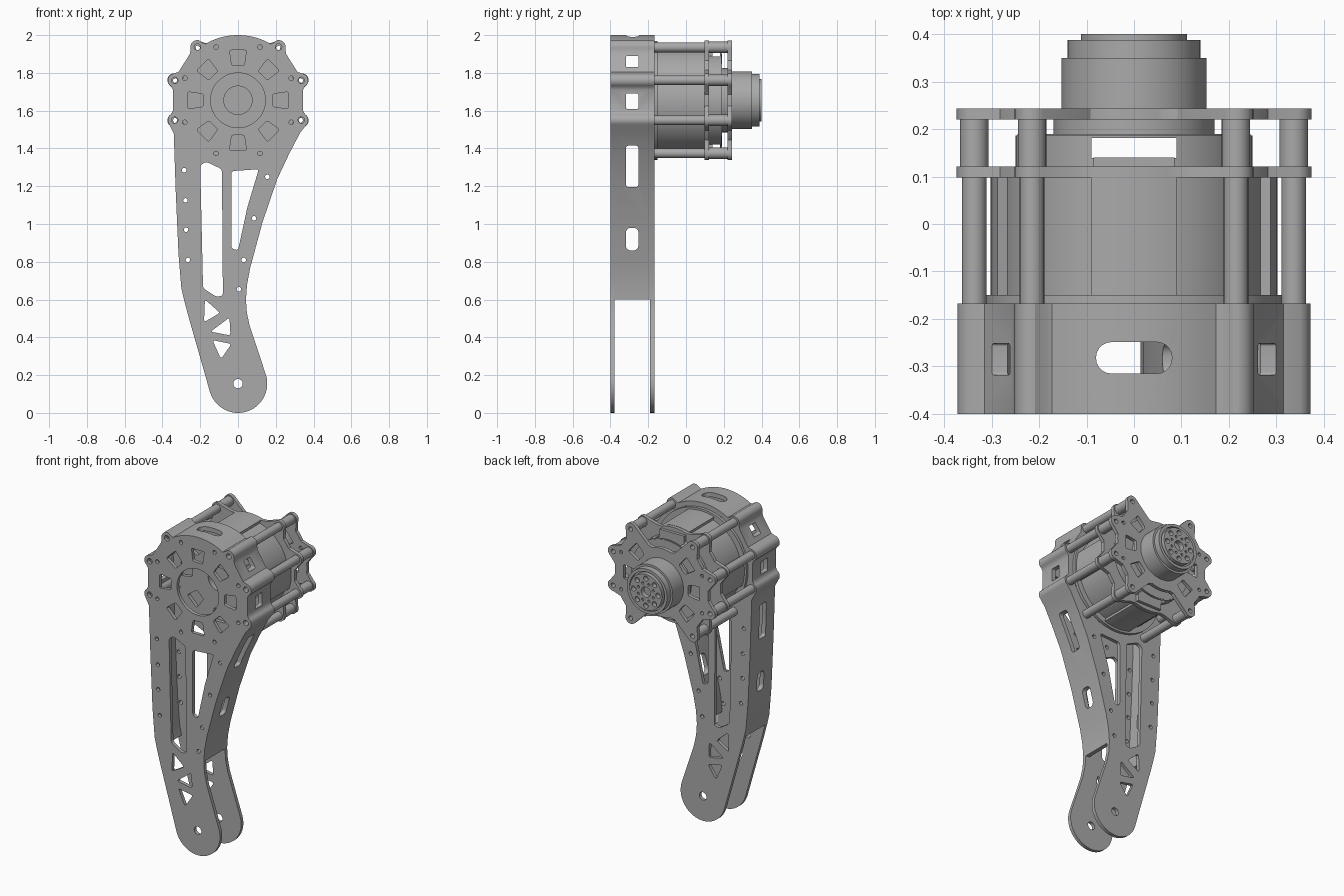
import bpy, bmesh
from math import sin, cos, radians, pi
from mathutils import Vector, Matrix

cube = bpy.data.objects.get("Cube")
if cube:
    bpy.data.objects.remove(cube, do_unlink=True)

GREY = (0.4, 0.4, 0.4, 1)
grey = bpy.data.materials.new("plain grey")
grey.use_nodes = True
grey.diffuse_color = GREY
grey.node_tree.nodes["Principled BSDF"].inputs["Base Color"].default_value = GREY

HUB = 1.655                                    # height of the motor axis
EARS = [s + a for s in (0, 180) for a in (-52.5, -17.5, 17.5, 52.5)]
EAR_R = 0.353


def arc(cx, cz, r, a0, a1, n=8):
    angles = [radians(a0 + (a1 - a0) * i / n) for i in range(n + 1)]
    return [(cx + r * cos(a), cz + r * sin(a)) for a in angles]


def circle(cx, cz, r, n=48):
    return arc(cx, cz, r, 0, 360, n)[:-1]


def polar(r, angle):
    return r * cos(radians(angle)), HUB + r * sin(radians(angle))


def rounded(points, r=0.015):
    """Replace every corner by a short curve."""
    out, pts = [], [Vector(p) for p in points]
    for i, p in enumerate(pts):
        a = p + (pts[i - 1] - p).normalized() * r
        b = p + (pts[(i + 1) % len(pts)] - p).normalized() * r
        for t in (0, 0.33, 0.67, 1):
            out.append(tuple(a * (1 - t) ** 2 + p * 2 * t * (1 - t) + b * t * t))
    return out


def finish(name, bm):
    bmesh.ops.recalc_face_normals(bm, faces=bm.faces[:])
    mesh = bpy.data.meshes.new(name)
    bm.to_mesh(mesh)
    bm.free()
    mesh.materials.append(grey)
    obj = bpy.data.objects.new(name, mesh)
    bpy.context.collection.objects.link(obj)
    return obj


def prism(name, loops, y0, y1):
    """Flat outline (first loop) with holes (the others), extruded along y."""
    bm = bmesh.new()
    for loop in loops:
        vs = [bm.verts.new((x, y0, z)) for x, z in loop]
        for i, v in enumerate(vs):
            bm.edges.new((vs[i - 1], v))
    bmesh.ops.triangle_fill(bm, use_beauty=True, edges=bm.edges[:], normal=(0, -1, 0))
    ext = bmesh.ops.extrude_face_region(bm, geom=bm.faces[:])
    moved = [g for g in ext["geom"] if isinstance(g, bmesh.types.BMVert)]
    bmesh.ops.translate(bm, verts=moved, vec=(0, y1 - y0, 0))
    return finish(name, bm)


def disc(name, r, y0, y1, holes=()):
    return prism(name, [circle(0, HUB, r, 64)] + list(holes), y0, y1)


def block(name, centre, size, axis=None, bevel=0.0):
    """Box, optionally with the edges along one axis rounded."""
    bm = bmesh.new()
    bmesh.ops.create_cube(bm, size=1, matrix=Matrix.Translation(centre) @ Matrix.Diagonal((*size, 1)))
    if bevel:
        edges = [e for e in bm.edges
                 if abs((e.verts[0].co - e.verts[1].co).normalized()[axis]) > 0.9]
        bmesh.ops.bevel(bm, geom=edges, offset=bevel, segments=5, profile=0.5, affect="EDGES")
    return finish(name, bm)


def cut(target, cutter):
    cutter.hide_render = True
    cutter.hide_set(True)
    cutter.display_type = "WIRE"
    mod = target.modifiers.new("cut", "BOOLEAN")
    mod.operation, mod.solver, mod.object = "DIFFERENCE", "EXACT", cutter
    bpy.context.view_layer.update()
    evaluated = target.evaluated_get(bpy.context.evaluated_depsgraph_get())
    mesh = bpy.data.meshes.new_from_object(evaluated)
    target.modifiers.clear()
    target.data = mesh
    bpy.data.objects.remove(cutter, do_unlink=True)


# Leg outline: foot arc, right edge, eared head, left edge
head = (arc(0.335, 1.55, 0.037, -35, 60) + [(0.345, 1.6), (0.345, 1.71)]
        + arc(0.335, 1.76, 0.037, -60, 65) + [(0.315, 1.805), (0.255, 1.9)]
        + arc(0.215, 1.937, 0.037, -15, 100) + [(0.185, 1.958)]
        + arc(0, HUB, 0.345, 60, 88))
outline = (arc(0, 0.155, 0.155, 197, 378, 24)
           + [(0.062, 0.46), (0.047, 0.53), (0.042, 0.6), (0.048, 0.68), (0.065, 0.77),
              (0.13, 1.01), (0.207, 1.236), (0.27, 1.37), (0.33, 1.485)]
           + head + [(-x, z) for x, z in reversed(head)]
           + [(-0.34, 1.48), (-0.33, 1.18), (-0.315, 0.84), (-0.3, 0.66), (-0.286, 0.6), (-0.265, 0.52)])

# Openings shared by both leg plates
windows = [rounded(p) for p in (
    [(-0.2, 1.31), (-0.17, 1.33), (-0.085, 1.29), (-0.08, 0.62), (-0.115, 0.615), (-0.185, 0.66)],
    [(-0.035, 1.28), (0.11, 1.29), (0.05, 1.09), (0, 0.86), (-0.035, 0.87)],
    [(-0.175, 0.6), (-0.095, 0.53), (-0.18, 0.48)],
    [(-0.045, 0.505), (-0.04, 0.41), (-0.145, 0.43)],
    [(-0.135, 0.385), (-0.035, 0.365), (-0.09, 0.285)])]
screws = [(-0.285, 1.285), (-0.278, 1.125), (-0.275, 0.97), (-0.265, 0.81),
          (0.155, 1.25), (0.085, 1.03), (0.03, 0.81), (0.005, 0.655)]
screws += [polar(0.305, 22.5 + 45 * k) for k in range(8)]
leg_holes = windows + [circle(x, z, 0.012, 16) for x, z in screws]
leg_holes.append(circle(0, 0.155, 0.025, 24))
head_ears = [(s * x, z) for s in (-1, 1) for x, z in ((0.335, 1.55), (0.335, 1.76), (0.215, 1.937))]
leg_holes += [circle(x, z, 0.017, 16) for x, z in head_ears]


def vent(angle, r0=0.185, r1=0.265):
    a = radians(angle)
    pts = [(r0, -0.033), (r1, -0.045), (r1, 0.045), (r0, 0.033)]
    return rounded([(r * cos(a) - t * sin(a), HUB + r * sin(a) + t * cos(a)) for r, t in pts], 0.01)


vents = [vent(45 * k) for k in range(8)]
prism("front_leg_plate", [outline] + leg_holes + vents + [circle(0, HUB, 0.145)], -0.4, -0.378)
prism("rear_leg_plate", [outline] + leg_holes + vents + [circle(0, HUB, 0.1)], -0.19, -0.168)

# Side wall between the plates, open at the foot
path = [Vector(p) for p in outline if p[1] > 0.599]
inner = []
for i, p in enumerate(path):
    d = (path[min(i + 1, len(path) - 1)] - path[max(i - 1, 0)]).normalized()
    inner.append(p + Vector((-d.y, d.x)) * 0.028)
wall = prism("side_wall", [[tuple(p) for p in path + inner[::-1]]], -0.379, -0.189)
for z, h, r in ((1.86, 0.06, 0.006), (1.65, 0.08, 0.006), (1.305, 0.22, 0.015), (0.92, 0.12, 0.025)):
    cut(wall, block("slot_cutter", (0, -0.285, z), (1.2, 0.066, h), 0, r))
cut(wall, block("top_slot_cutter", (0, -0.282, 2), (0.16, 0.066, 0.2), 2, 0.032))

# Bosses inside the head ears
for i, (x, z) in enumerate(head_ears):
    prism(f"ear_boss_{i}", [circle(x, z, 0.034, 24), circle(x, z, 0.017, 16)], -0.379, -0.189)

# Motor body
disc("motor_front_flange", 0.315, -0.168, -0.15, [circle(0, HUB, 0.1)])
disc("motor_core", 0.28, -0.15, 0.1)
disc("motor_front_hub", 0.1, -0.19, -0.149, [circle(0, HUB, 0.075)])
for k in range(4):
    a = 90 * k
    half = 17.5
    panel = arc(0, HUB, 0.302, a - half, a + half) + arc(0, HUB, 0.26, a + half, a - half)
    prism(f"motor_panel_{k}", [panel], -0.15, 0.1)
shell = disc("motor_rear_shell", 0.25, 0.119, 0.187, [circle(0, HUB, 0.21)])
cut(shell, block("shell_cutter", (0, 0.16, HUB), (0.18, 0.042, 0.8)))
disc("motor_rear_cap", 0.245, 0.182, 0.19)
disc("motor_rear_step", 0.17, 0.187, 0.222)
for name, s in (("top_connector", 1), ("bottom_connector", -1)):
    block(name, (0, 0.12, HUB + s * 0.24), (0.17, 0.04, 0.07))


def eared(wide_gap):
    """Eight-eared bracket outline; wide_gap is the radius at top and bottom."""
    pts = []
    for a in EARS:
        cx, cz = polar(EAR_R, a)
        pts += arc(cx, cz, 0.037, a - 75, a + 75)
        if a % 180 == 52.5:
            pts += [polar(wide_gap + 0.015, a + 14)]
            pts += arc(0, HUB, wide_gap, a + 20, a + 55) + [polar(wide_gap + 0.015, a + 61)]
        else:
            pts += arc(0, HUB, 0.325, a + 12, a + 23, 4)
    return pts


ear_holes = [circle(*polar(EAR_R, a), 0.014, 16) for a in EARS]
prism("middle_bracket", [eared(0.3), circle(0, HUB, 0.2)] + ear_holes, 0.098, 0.121)
rear_vents = [vent(a) for a in (-40, 0, 40, 140, 180, 220)]
rear_screws = [circle(*polar(0.305, a), 0.011, 12) for a in (-22.5, 22.5, 157.5, 202.5)]
prism("rear_bracket", [eared(0.215)] + ear_holes + rear_vents + rear_screws, 0.22, 0.243)

# Standoff posts
for i, a in enumerate(EARS):
    x, z = polar(EAR_R, a)
    for part, r, y0, y1 in (("front", 0.026, -0.169, 0.099), ("rear", 0.03, 0.12, 0.221)):
        prism(f"{part}_standoff_{i}", [circle(x, z, r, 24), circle(x, z, 0.014, 16)], y0, y1)

# Output drive
disc("output_housing", 0.153, 0.24, 0.35)
disc("output_rim", 0.14, 0.349, 0.388, [circle(0, HUB, 0.122)])
disc("output_floor", 0.123, 0.349, 0.37)
bolts = [circle(*polar(0.085, 45 * k), 0.016, 16) for k in range(8)]
pins = [circle(*polar(0.056, 22.5 + 45 * k), 0.008, 12) for k in range(8)]
disc("output_flange", 0.112, 0.369, 0.4, bolts + pins + [circle(0, HUB, 0.032, 24)])

# Smooth round surfaces, keep sharp edges
bpy.ops.object.select_all(action="DESELECT")
for obj in bpy.context.collection.objects:
    if obj.type == "MESH":
        obj.select_set(True)
        bpy.context.view_layer.objects.active = obj
bpy.ops.object.shade_smooth_by_angle(angle=radians(30))
